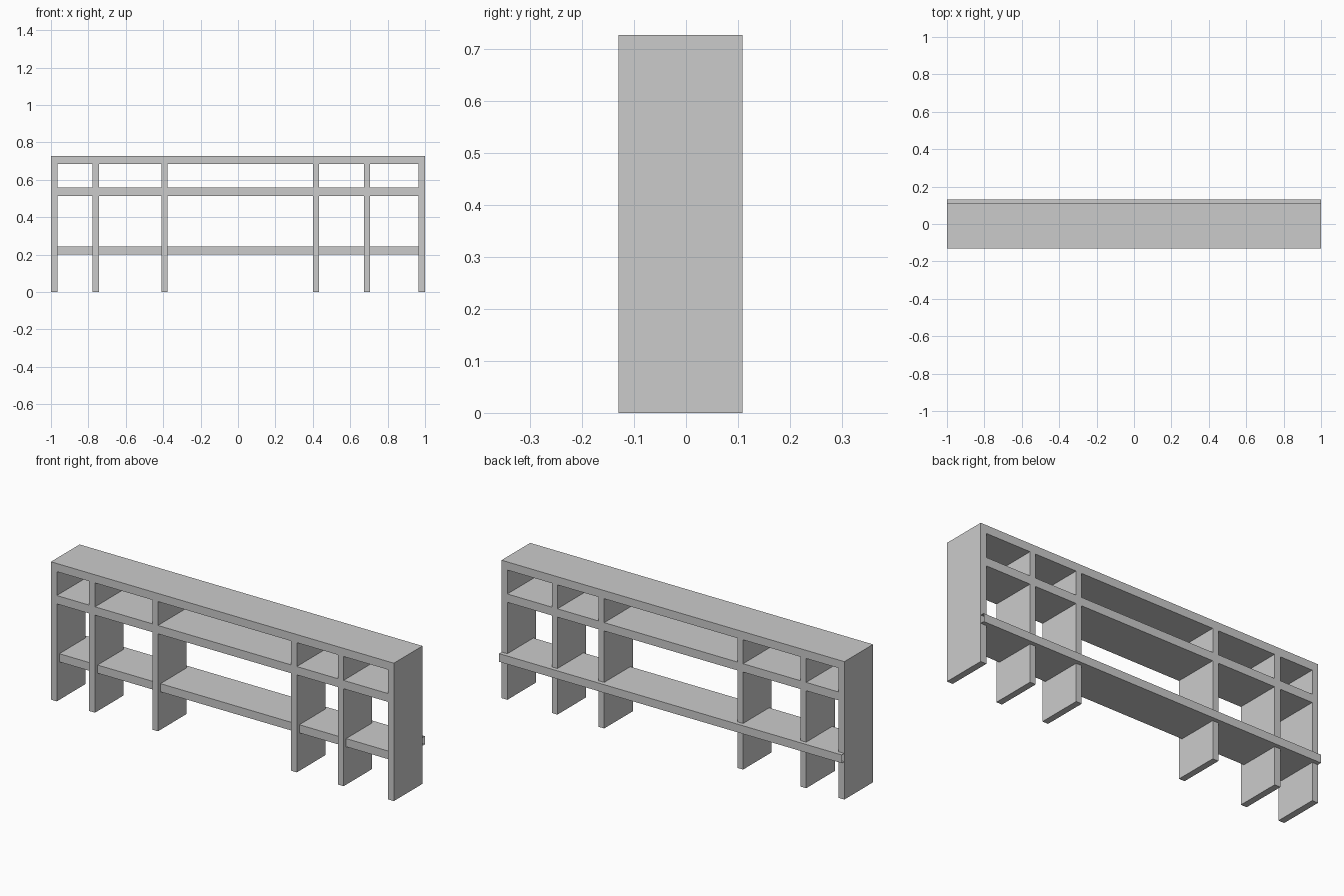
import bpy, bmesh
from mathutils import Vector

if "Cube" in bpy.data.objects:
    bpy.data.objects.remove(bpy.data.objects["Cube"])

FRONT, DEPTH, SETBACK = -0.130, 0.2385, 0.0215
UPRIGHTS = [(-1, -0.966), (-0.777, -0.743), (-0.409, -0.376),
            (0.401, 0.434), (0.674, 0.707), (0.966, 1)]
SHELVES = [(0.514, 0.558), (0.684, 0.727)]


def finish(bm, name):
    bmesh.ops.recalc_face_normals(bm, faces=bm.faces)
    mesh = bpy.data.meshes.new(name)
    bm.to_mesh(mesh)
    bm.free()
    obj = bpy.data.objects.new(name, mesh)
    bpy.context.collection.objects.link(obj)
    return obj


# Frame: one joined outline of uprights and flush shelves, extruded to depth
xs = [x for pair in UPRIGHTS for x in pair]
zs = [0] + [z for pair in SHELVES for z in pair]
bm = bmesh.new()
grid = [[bm.verts.new((x, FRONT, z)) for z in zs] for x in xs]
for i in range(len(xs) - 1):
    for j in range(len(zs) - 1):
        if i % 2 == 0 or j % 2 == 1:
            bm.faces.new((grid[i][j], grid[i + 1][j],
                          grid[i + 1][j + 1], grid[i][j + 1]))
ext = bmesh.ops.extrude_face_region(bm, geom=bm.faces[:], use_keep_orig=True)
moved = [g for g in ext["geom"] if isinstance(g, bmesh.types.BMVert)]
bmesh.ops.translate(bm, verts=moved, vec=Vector((0, DEPTH, 0)))
finish(bm, "bookcase_frame")

# Lower shelf: set back through the uprights, open at both ends
y0, y1 = FRONT + SETBACK, FRONT + SETBACK + DEPTH
z0, z1 = 0.200, 0.243
bm = bmesh.new()
profile = [(y0, z0), (y1, z0), (y1, z1), (y0, z1)]
left, right = [[bm.verts.new((x, y, z)) for y, z in profile] for x in (-1, 1)]
for k in range(4):
    n = (k + 1) % 4
    bm.faces.new((left[k], left[n], right[n], right[k]))
finish(bm, "lower_shelf")
